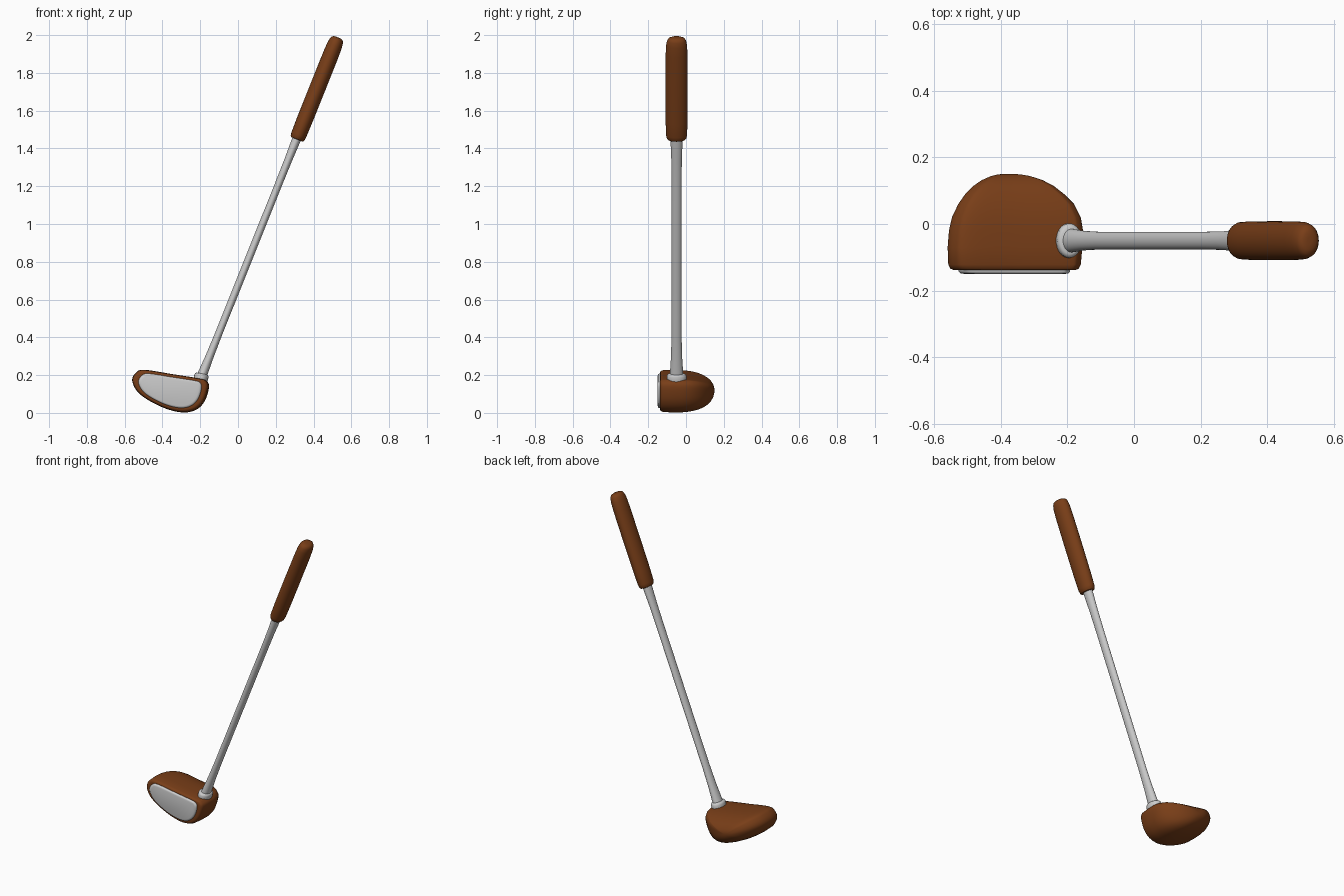
import bpy, bmesh, math
from mathutils import Vector

if "Cube" in bpy.data.objects:
    bpy.data.objects.remove(bpy.data.objects["Cube"])

brown = bpy.data.materials.new("brown")
brown.diffuse_color = (0.19, 0.048, 0.009, 1)
brown.use_nodes = True
brown.node_tree.nodes["Principled BSDF"].inputs["Base Color"].default_value = brown.diffuse_color
Y0 = -0.05  # depth of the shaft axis


def loft(name, rings, mat=None, angle=50):
    """Skin a list of equal-length point rings and cap both ends."""
    bm = bmesh.new()
    vs = [[bm.verts.new(p) for p in r] for r in rings]
    n = len(vs[0])
    for a, b in zip(vs, vs[1:]):
        for i in range(n):
            bm.faces.new((a[i], a[(i + 1) % n], b[(i + 1) % n], b[i]))
    bm.faces.new(vs[0])
    bm.faces.new(vs[-1])
    bmesh.ops.recalc_face_normals(bm, faces=bm.faces)
    me = bpy.data.meshes.new(name)
    bm.to_mesh(me)
    bm.free()
    ob = bpy.data.objects.new(name, me)
    bpy.context.collection.objects.link(ob)
    if mat:
        me.materials.append(mat)
    bpy.ops.object.select_all(action='DESELECT')
    ob.select_set(True)
    bpy.context.view_layer.objects.active = ob
    bpy.ops.object.shade_smooth_by_angle(angle=math.radians(angle))
    return ob


def lathe(name, origin, axis, profile, mat=None, ky=1.36, n=40):
    """Oval turned part: profile is (distance along axis, radius)."""
    d = Vector(axis).normalized()
    u = Vector((d.z, 0, -d.x))
    rings = []
    for t, r in profile:
        c = Vector(origin) + d * t
        rings.append([c + u * (r * math.cos(a)) + Vector((0, ky * r * math.sin(a), 0))
                      for a in (2 * math.pi * i / n for i in range(n))])
    return loft(name, rings, mat)


def smooth_loop(pts, k=6):
    """Closed Catmull-Rom curve through 2D points."""
    out, n = [], len(pts)
    for i in range(n):
        a, b, c, d = (Vector(pts[(i + j) % n]) for j in (-1, 0, 1, 2))
        for s in range(k):
            t = s / k
            out.append(0.5 * (2 * b + (c - a) * t + (2 * a - 5 * b + 4 * c - d) * t ** 2
                              + (3 * b - 3 * c + d - a) * t ** 3))
    return out


def fit(loop, y, x0, x1, z0, z1):
    """Stretch a loop into the box x0..x1, z0..z1 at depth y."""
    xs, zs = [p.x for p in loop], [p.y for p in loop]
    fx = (x1 - x0) / (max(xs) - min(xs))
    fz = (z1 - z0) / (max(zs) - min(zs))
    return [Vector((x0 + (p.x - min(xs)) * fx, y, z0 + (p.y - min(zs)) * fz)) for p in loop]


# club head: front outline lofted from the flat face to the rounded back
outline = smooth_loop([(-0.56, 0.17), (-0.54, 0.213), (-0.495, 0.227), (-0.35, 0.205),
                       (-0.20, 0.181), (-0.166, 0.168), (-0.156, 0.135), (-0.178, 0.065),
                       (-0.22, 0.02), (-0.285, 0.004), (-0.37, 0.02), (-0.46, 0.06),
                       (-0.53, 0.11)])
sections = [(-0.138, -0.532, -0.187, 0.026, 0.208), (-0.138, -0.543, -0.175, 0.018, 0.215),
            (-0.134, -0.552, -0.166, 0.010, 0.221), (-0.122, -0.558, -0.160, 0.005, 0.226),
            (-0.07, -0.560, -0.155, 0.002, 0.228), (-0.02, -0.556, -0.153, 0.003, 0.226),
            (0.02, -0.547, -0.160, 0.007, 0.222), (0.06, -0.528, -0.180, 0.016, 0.213),
            (0.09, -0.507, -0.210, 0.028, 0.201), (0.115, -0.482, -0.242, 0.044, 0.186),
            (0.132, -0.457, -0.275, 0.062, 0.170), (0.144, -0.430, -0.312, 0.084, 0.151),
            (0.149, -0.409, -0.340, 0.101, 0.137), (0.1505, -0.390, -0.365, 0.114, 0.126)]
loft("club_head", [fit(outline, *s) for s in sections], brown, 60)

# pale striking plate on the front
plate = [(-0.12, -0.527, -0.192, 0.026, 0.208), (-0.143, -0.527, -0.192, 0.026, 0.208),
         (-0.148, -0.521, -0.197, 0.030, 0.204), (-0.150, -0.510, -0.206, 0.037, 0.197)]
loft("face_plate", [fit(outline, *s) for s in plate], None, 60)

# collar where the shaft enters the head
lathe("collar", (-0.202, Y0, 0.155), (0.2, 0, 0.98),
      [(0, 0.036), (0.025, 0.038), (0.042, 0.038), (0.050, 0.035), (0.054, 0.029), (0.054, 0.01)])

# shaft, slightly flared at both ends
axis = (0.215, 0, 0.537)
lathe("shaft", (-0.198, Y0, 0.18), axis,
      [(0, 0.027), (0.05, 0.025), (0.13, 0.0215), (0.25, 0.0195), (0.7, 0.0195),
       (1.1, 0.0195), (1.25, 0.0205), (1.34, 0.023), (1.42, 0.024)])

# hand grip
lathe("grip", (0.312, Y0, 1.448), axis,
      [(0, 0.02), (0, 0.034), (0.006, 0.038), (0.025, 0.041), (0.10, 0.0425), (0.3, 0.043),
       (0.48, 0.0425), (0.535, 0.041), (0.562, 0.037), (0.575, 0.031), (0.581, 0.02),
       (0.582, 0.008)], brown)
